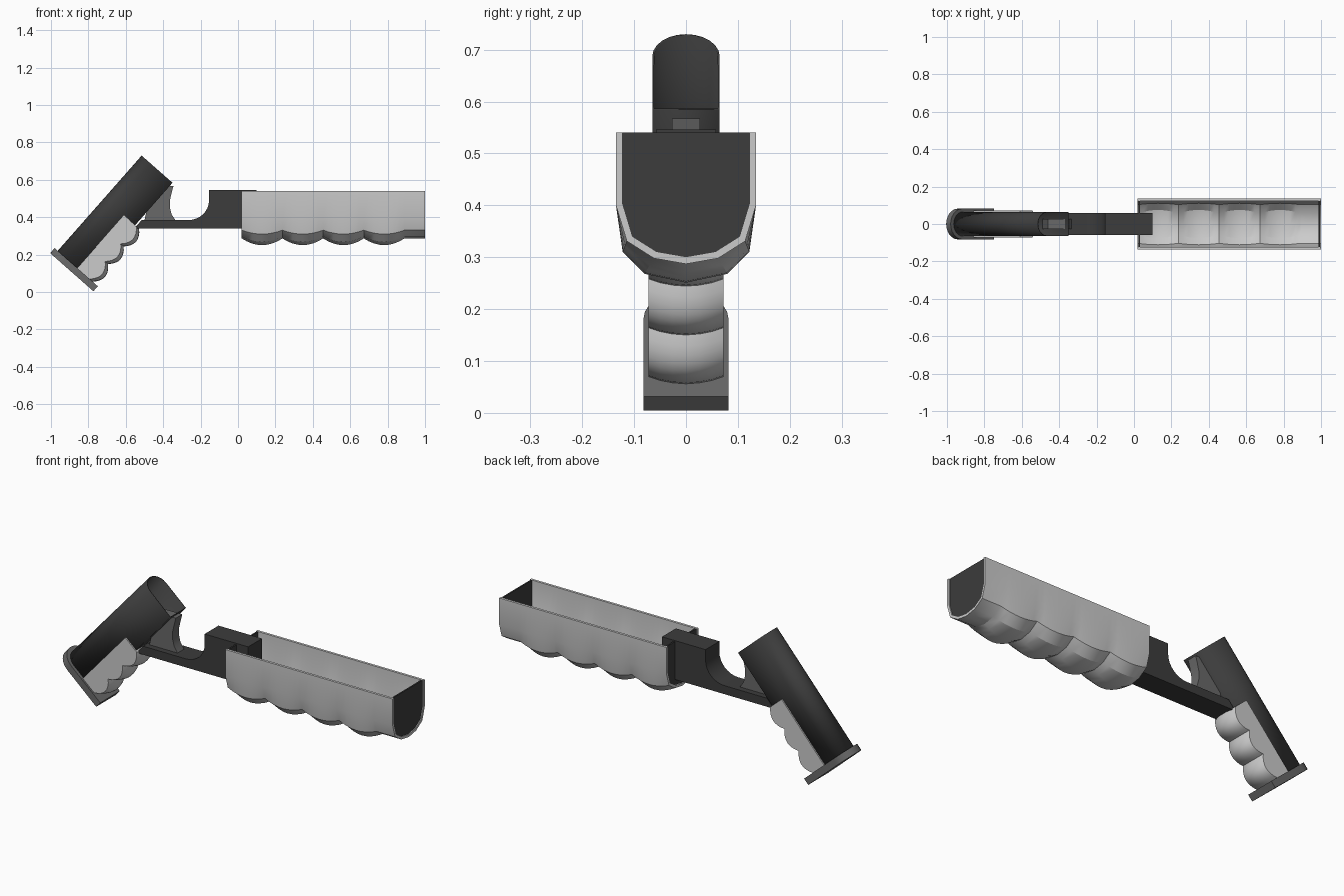
import bpy, bmesh, math
from mathutils import Vector

if "Cube" in bpy.data.objects:
    bpy.data.objects.remove(bpy.data.objects["Cube"])


def material(name, v):
    m = bpy.data.materials.new(name)
    m.diffuse_color = (v, v, v, 1)
    m.use_nodes = True
    m.node_tree.nodes["Principled BSDF"].inputs["Base Color"].default_value = m.diffuse_color
    return m


DARK = material("dark", 0.045)
MID = material("mid_dark", 0.14)

# Tilted frame of the rear grip: u runs up along it, v runs toward the finger side
ORIGIN = Vector((-0.96, 0, 0.225))
U = Vector((0.661, 0, 0.750))
V = Vector((0.750, 0, -0.661))


def grip_point(u, v, y):
    return ORIGIN + U * u + V * v + Vector((0, y, 0))


def loft(name, rings, caps=True, mat=None, smooth=True):
    """Join a list of equal closed rings into one surface."""
    bm = bmesh.new()
    rows = [[bm.verts.new(p) for p in r] for r in rings]
    n = len(rows[0])
    for a, b in zip(rows, rows[1:]):
        for i in range(n):
            j = (i + 1) % n
            bm.faces.new((a[i], a[j], b[j], b[i]))
    if caps:
        bm.faces.new(rows[0][::-1])
        bm.faces.new(rows[-1])
    bmesh.ops.recalc_face_normals(bm, faces=bm.faces)
    me = bpy.data.meshes.new(name)
    bm.to_mesh(me)
    bm.free()
    ob = bpy.data.objects.new(name, me)
    bpy.context.collection.objects.link(ob)
    if mat:
        me.materials.append(mat)
    if smooth:
        bpy.ops.object.select_all(action='DESELECT')
        ob.select_set(True)
        bpy.context.view_layer.objects.active = ob
        bpy.ops.object.shade_smooth_by_angle(angle=math.radians(25))
    return ob


def extrude_y(name, profile, half, mat):
    return loft(name, [[(x, y, z) for x, z in profile] for y in (-half, half)], mat=mat)


def mirror(half):
    """Complete a half outline that ends on the centre line."""
    return half + [(-y, z, *k) for y, z, *k in half[-2::-1]]


def bumps(start, pitch, count, steps=8):
    """Stations along a scalloped length with bulge 0..1."""
    out = []
    for i in range(count * steps + 1):
        t = (i % steps) / steps
        out.append((start + pitch * i / steps, math.sin(math.pi * t) ** 0.85 if t else 0.0))
    return out


# Fore grip: scalloped U-shaped trough, (y, z, y bulge, z bulge)
outer = mirror([(0.135, 0.54, 0, 0), (0.135, 0.40, 0, 0), (0.114, 0.331, 0.008, -0.021),
                (0.062, 0.298, 0.018, -0.03), (0, 0.287, 0, -0.036)])
inner = mirror([(0.122, 0.54, 0, 0), (0.122, 0.403, 0, 0), (0.103, 0.34, 0.008, -0.021),
                (0.057, 0.311, 0.018, -0.03), (0, 0.301, 0, -0.036)])


def section(pts, x, b):
    return [(x, y + math.copysign(1, y) * dy * b, z + dz * b) for y, z, dy, dz in
            [(p[0], p[1], abs(p[2]), p[3]) for p in pts]]


stations = bumps(0.02, 0.2175, 4) + [(1.0, 0.0)]
loft("fore_grip", [section(outer, x, b) + section(inner, x, b)[::-1] for x, b in stations])

# Thin plates closing both ends of the trough
for name, x in (("fore_grip_rear_plate", 0.025), ("fore_grip_front_plate", 0.987)):
    loft(name, [section(inner, x + d, 0) for d in (0, 0.008)], mat=DARK, smooth=False)

# Receiver: block, concave fillet and lower bar as one profile
fillet = [(-0.265 + 0.11 * math.sin(a), 0.49 - 0.105 * math.cos(a))
          for a in [math.pi / 2 * i / 8 for i in range(9)]]
extrude_y("receiver", [(-0.555, 0.34), (0.10, 0.34), (0.10, 0.546), (-0.155, 0.546)]
          + fillet[::-1] + [(-0.515, 0.385)], 0.058, DARK)

# Web between tube and bar, with a curved front edge
extrude_y("trigger_web", [(-0.50, 0.385), (-0.335, 0.385), (-0.355, 0.415), (-0.364, 0.45),
                          (-0.364, 0.49), (-0.355, 0.53), (-0.345, 0.567), (-0.46, 0.567)],
          0.027, MID)


def round_back(half, v0, v1, steps=12):
    """Outline (y, v) with a semicircular back and square front."""
    arc = [(half * math.cos(a), v0 + half - half * math.sin(a))
           for a in [math.pi * i / steps for i in range(steps + 1)]]
    return [(half, v1)] + arc + [(-half, v1)]


# Rear tube: open at the top, rounded back
tube = loft("rear_tube", [[grip_point(u, v, y) for y, v in round_back(0.065, 0, 0.22)]
                          for u in (-0.006, 0.673)], caps=False, mat=DARK)
wall = tube.modifiers.new("wall", 'SOLIDIFY')
wall.thickness = 0.004
wall.offset = -1

# Base plate of the rear grip
loft("grip_base_plate", [[grip_point(u, v, y) for y, v in round_back(0.082, -0.022, 0.286)]
                         for u in (-0.042, -0.006)], mat=MID)

# Rear finger grip with three scallops: (y, v, follows bulge)
finger = mirror([(0.072, 0.14, 0), (0.072, 0.228, 1), (0.05, 0.239, 1),
                 (0.026, 0.246, 1), (0, 0.249, 1)])
loft("finger_grip", [[grip_point(u, v + 0.033 * b * k, y) for y, v, k in finger]
                     for u, b in bumps(-0.006, 0.1255, 3)])
